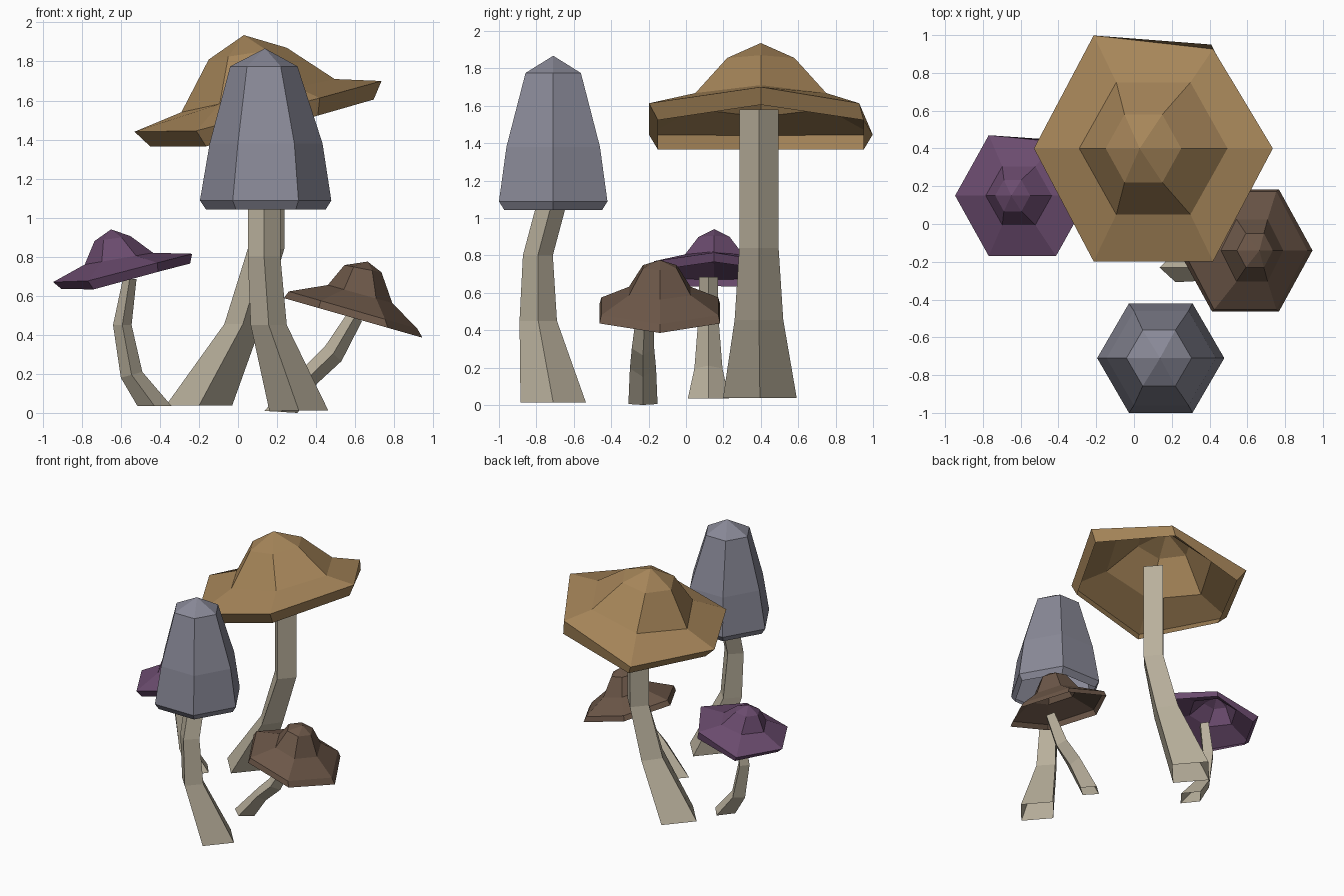
import bpy, bmesh, math
from mathutils import Vector


def material(name, rgb):
    m = bpy.data.materials.new(name)
    m.diffuse_color = (*rgb, 1)
    return m


TAN = material("tan", (0.38, 0.235, 0.10))
PURPLE = material("purple", (0.145, 0.07, 0.155))
BROWN = material("brown", (0.15, 0.095, 0.065))
GREY = material("grey", (0.25, 0.25, 0.31))
STEM = material("pale_stem", (0.48, 0.43, 0.33))


def ring(n, left, right, yc, ry, droop=(0, 0), nip=1.0):
    """Tilted 4- or 6-gon between a left and right (x, z) corner, y half-width ry.
    droop shifts the left and right side corners in z, nip pulls in the back right corner."""
    peak = 1 if n == 4 else math.sin(math.pi / 3)
    pts = []
    for i in range(n):
        a = 2 * math.pi * i / n
        t = (1 + math.cos(a)) / 2
        x = left[0] + (right[0] - left[0]) * t
        z = left[1] + (right[1] - left[1]) * t
        y = ry * math.sin(a) / peak
        if n == 6 and i in (2, 4):
            z += droop[0]
        if n == 6 and i in (1, 5):
            z += droop[1]
        if n == 6 and i == 1:
            y *= nip
        pts.append(Vector((x, yc + y, z)))
    return pts


def loft(name, rings, mat, tip=None):
    """Join rings into an open flat-faced shell, listed from the top down."""
    bm = bmesh.new()
    loops = [[bm.verts.new(p) for p in r] for r in rings]
    n = len(loops[0])
    for a, b in zip(loops, loops[1:]):
        for i in range(n):
            j = (i + 1) % n
            bm.faces.new((a[j], a[i], b[i], b[j]))
    if tip is not None:
        v = bm.verts.new(tip)
        for i in range(n):
            bm.faces.new((v, loops[0][i], loops[0][(i + 1) % n]))
    me = bpy.data.meshes.new(name)
    bm.to_mesh(me)
    bm.free()
    me.materials.append(mat)
    ob = bpy.data.objects.new(name, me)
    bpy.context.collection.objects.link(ob)


def cap(name, mat, yc, tip, rings):
    """Thin cap, hollow underneath."""
    loft(name, [ring(6, r[0], r[1], yc, *r[2:]) for r in rings], mat,
         Vector((tip[0], yc, tip[1])))


def stem(name, sections):
    """Bent square tube, sections listed from the ground up."""
    loft(name, [ring(4, *s) for s in reversed(sections)], STEM)


# Tall tan mushroom with a wide tilted brim
cap("tan_cap", TAN, 0.40, (0.03, 1.935),
    [((-0.15, 1.81), (0.25, 1.87), 0.18),
     ((-0.29, 1.54), (0.495, 1.71), 0.35),
     ((-0.53, 1.44), (0.735, 1.70), 0.598, (-0.06, -0.022), 0.88),
     ((-0.45, 1.365), (0.695, 1.605), 0.55, (-0.06, -0.022))])
stem("tan_stem", [
    ((-0.37, 0.037), (-0.03, 0.037), 0.395, 0.197),
    ((-0.07, 0.455), (0.12, 0.455), 0.39, 0.13),
    ((0.05, 0.84), (0.237, 0.84), 0.39, 0.105),
    ((0.055, 1.58), (0.237, 1.58), 0.39, 0.105)])

# Tall grey bell-shaped mushroom
cap("grey_cap", GREY, -0.71, (0.138, 1.867),
    [((-0.04, 1.775), (0.305, 1.775), 0.148),
     ((-0.145, 1.38), (0.433, 1.38), 0.25),
     ((-0.195, 1.088), (0.478, 1.088), 0.29),
     ((-0.165, 1.043), (0.45, 1.043), 0.262)])
stem("grey_stem", [
    ((0.16, 0.013), (0.462, 0.013), -0.71, 0.175),
    ((0.065, 0.45), (0.25, 0.45), -0.79, 0.10),
    ((0.05, 0.80), (0.217, 0.80), -0.792, 0.08),
    ((0.05, 1.22), (0.217, 1.22), -0.68, 0.08)])

# Small purple mushroom
cap("purple_cap", PURPLE, 0.15, (-0.65, 0.94),
    [((-0.735, 0.88), (-0.55, 0.905), 0.083),
     ((-0.785, 0.76), (-0.435, 0.82), 0.155),
     ((-0.947, 0.67), (-0.235, 0.815), 0.32, (-0.03, -0.01), 0.89),
     ((-0.905, 0.635), (-0.245, 0.765), 0.295, (-0.035, -0.01))])
stem("purple_stem", [
    ((-0.515, 0.035), (-0.34, 0.035), 0.12, 0.11),
    ((-0.60, 0.18), (-0.49, 0.21), 0.12, 0.075),
    ((-0.64, 0.45), (-0.545, 0.45), 0.12, 0.055),
    ((-0.59, 0.685), (-0.52, 0.685), 0.12, 0.05)])

# Small brown mushroom leaning to the right
cap("brown_cap", BROWN, -0.14, (0.664, 0.775),
    [((0.545, 0.757), (0.735, 0.72), 0.09),
     ((0.46, 0.655), (0.79, 0.563), 0.165),
     ((0.26, 0.622), (0.918, 0.432), 0.313),
     ((0.235, 0.588), (0.945, 0.385), 0.323)])
stem("brown_stem", [
    ((0.135, 0.01), (0.305, 0.0), -0.23, 0.078),
    ((0.345, 0.24), (0.405, 0.15), -0.23, 0.07),
    ((0.445, 0.34), (0.53, 0.265), -0.23, 0.06),
    ((0.56, 0.51), (0.635, 0.47), -0.22, 0.045)])
